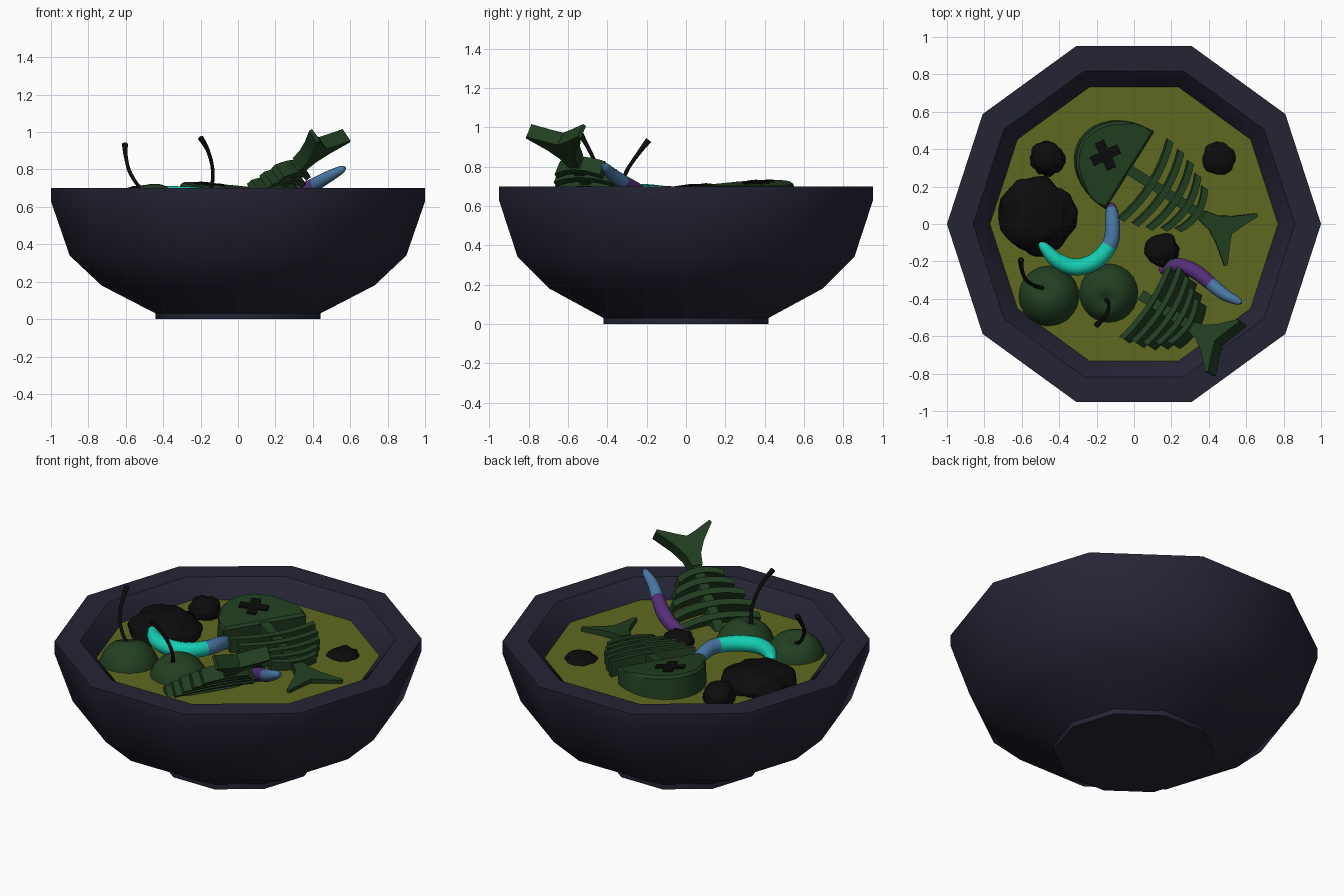
import bpy, bmesh, math
from mathutils import Vector, Matrix, noise

if "Cube" in bpy.data.objects:
    bpy.data.objects.remove(bpy.data.objects["Cube"])


def mat(name, r, g, b):
    m = bpy.data.materials.new(name)
    m.diffuse_color = (r, g, b, 1)
    m.use_nodes = True
    m.node_tree.nodes["Principled BSDF"].inputs["Base Color"].default_value = m.diffuse_color
    return m


NAVY = mat("dark navy", 0.018, 0.018, 0.036)
SOUP = mat("olive soup", 0.115, 0.14, 0.014)
GREEN = mat("dark green", 0.016, 0.050, 0.016)
BLACK = mat("black", 0.0035, 0.0035, 0.0035)
TEAL = mat("teal", 0.007, 0.62, 0.45)
BLUE = mat("blue", 0.065, 0.18, 0.36)
PURPLE = mat("purple", 0.09, 0.027, 0.19)


def finish(bm, name, mats, angle=40, fix=True):
    if fix:
        bmesh.ops.recalc_face_normals(bm, faces=bm.faces)
    me = bpy.data.meshes.new(name)
    bm.to_mesh(me)
    bm.free()
    for m in mats:
        me.materials.append(m)
    ob = bpy.data.objects.new(name, me)
    bpy.context.collection.objects.link(ob)
    bpy.ops.object.select_all(action='DESELECT')
    ob.select_set(True)
    bpy.context.view_layer.objects.active = ob
    bpy.ops.object.shade_smooth_by_angle(angle=math.radians(angle))
    return ob


def lathe(name, profile, m, n=10):
    bm = bmesh.new()
    rings = [[bm.verts.new((r * math.cos(2 * math.pi * i / n), r * math.sin(2 * math.pi * i / n), z))
              for i in range(n)] for r, z in profile]
    for a, b in zip(rings, rings[1:]):
        for i in range(n):
            j = (i + 1) % n
            bm.faces.new((a[i], a[j], b[j], b[i]))
    bm.faces.new(rings[0][::-1])
    bm.faces.new(rings[-1])
    return finish(bm, name, [m])


def prism(bm, outline, z0, z1):
    """Extruded outline in the local plane, returns its top face."""
    lo = [bm.verts.new((x, y, z0)) for x, y in outline]
    hi = [bm.verts.new((x, y, z1)) for x, y in outline]
    n = len(outline)
    for i in range(n):
        j = (i + 1) % n
        bm.faces.new((lo[i], lo[j], hi[j], hi[i]))
    bm.faces.new(lo[::-1])
    return bm.faces.new(hi)


def spline(pts, steps=6):
    """Smooth path through the points (any dimension)."""
    p = [Vector(q) for q in pts]
    p = [2 * p[0] - p[1]] + p + [2 * p[-1] - p[-2]]
    out = []
    for i in range(1, len(p) - 2):
        a, b, c, d = p[i - 1:i + 3]
        for s in range(steps):
            t = s / steps
            out.append(0.5 * (2 * b + (c - a) * t + (2 * a - 5 * b + 4 * c - d) * t * t
                              + (3 * b - a - 3 * c + d) * t ** 3))
    return out + [p[-2]]


def tube(name, pts, mats, rule=lambda t: 0, n=12):
    """Round tube; each point is x, y, z, radius."""
    path = spline(pts)
    bm = bmesh.new()
    rings = []
    for i, q in enumerate(path):
        d = (path[min(i + 1, len(path) - 1)] - path[max(i - 1, 0)]).to_3d()
        rot = d.to_track_quat('Z', 'Y')
        rings.append([bm.verts.new(q.to_3d() + rot @ Vector((q[3] * math.cos(2 * math.pi * k / n),
                      q[3] * math.sin(2 * math.pi * k / n), 0))) for k in range(n)])
    for i, (a, b) in enumerate(zip(rings, rings[1:])):
        for k in range(n):
            j = (k + 1) % n
            bm.faces.new((a[k], a[j], b[j], b[k])).material_index = rule((i + 0.5) / (len(path) - 1))
    for ring, t in ((rings[0], 0), (rings[-1], 1)):
        bm.faces.new(ring).material_index = rule(t)
    return finish(bm, name, mats, 60)


# Bowl with foot, thick rim and inner wall, then the soup surface
lathe("bowl", [(0.44, 0), (0.44, 0.03), (0.73, 0.18), (0.90, 0.34), (1, 0.63), (1, 0.70),
               (0.86, 0.70), (0.77, 0.60), (0.68, 0.38), (0.40, 0.16)], NAVY)
lathe("soup", [(0.74, 0.56), (0.775, 0.60)], SOUP)


# Fish skeletons
def fish(name, loc, pitch):
    M = (Matrix.Translation(loc) @ Matrix.Rotation(math.radians(-32), 4, 'Z')
         @ Matrix.Rotation(math.radians(pitch), 4, 'Y'))
    # head: half ellipse with a bevelled top edge
    bm = bmesh.new()
    arc = [(-0.305 * math.sin(a), 0.245 * math.cos(a))
           for a in (math.pi * i / 16 for i in range(17))]
    top = prism(bm, arc, -0.17, 0.0)
    bmesh.ops.bevel(bm, geom=list(top.edges), offset=0.014, segments=1, affect='EDGES')
    finish(bm, name + "_head", [GREEN], 30).matrix_world = M
    # spine, ribs and tail
    bm = bmesh.new()
    prism(bm, [(-0.02, -0.028), (0.52, -0.028), (0.52, 0.028), (-0.02, 0.028)], -0.075, -0.008)
    for u, half in ((0.10, 0.25), (0.18, 0.232), (0.255, 0.21), (0.325, 0.172), (0.39, 0.135)):
        s = [i / 4 for i in range(-4, 5)]
        mid = [(u + 0.04 * (1 - t * t), half * t) for t in s]
        prism(bm, [(x - 0.018, y) for x, y in mid] + [(x + 0.018, y) for x, y in mid[::-1]],
              -0.085, 0.0)
    tail = [(0.46, 0.03), (0.53, 0.045), (0.60, 0.085), (0.70, 0.165), (0.715, 0.155), (0.665, 0.05)]
    prism(bm, tail + [(0.645, 0)] + [(x, -y) for x, y in tail[::-1]], -0.08, 0.0)
    finish(bm, name + "_bones", [GREEN], 30).matrix_world = M
    # crossed-out eye
    bm = bmesh.new()
    w, h = 0.026, 0.08
    prism(bm, [(w, w), (w, h), (-w, h), (-w, w), (-h, w), (-h, -w), (-w, -w), (-w, -h),
               (w, -h), (w, -w), (h, -w), (h, w)], -0.001, 0.009)
    eye = finish(bm, name + "_eye", [BLACK], 30)
    eye.matrix_world = M @ Matrix.Translation((-0.157, 0.0, 0)) @ Matrix.Rotation(math.radians(57), 4, 'Z')


fish("lying_fish", (-0.02, 0.285, 0.70), 6.5)
fish("upright_fish", (0.0, -0.356, 0.576), -38)

# Berries with a dimple at the top
for name, c, r, tilt in (("left_berry", (-0.455, -0.385, 0.56), 0.166, (-0.04, 0.05)),
                         ("right_berry", (-0.135, -0.37, 0.56), 0.162, (-0.02, -0.04))):
    bm = bmesh.new()
    bmesh.ops.create_uvsphere(bm, u_segments=24, v_segments=16, radius=r)
    for v in bm.verts:
        d = math.hypot(v.co.x, v.co.y) / r
        if v.co.z > 0 and d < 0.45:
            v.co.z -= 0.035 * (1 - d / 0.45) ** 1.3
    axis = Vector((tilt[0], tilt[1], r))
    bmesh.ops.transform(bm, verts=bm.verts, matrix=Matrix.Translation(c)
                        @ axis.to_track_quat('Z', 'Y').to_matrix().to_4x4())
    finish(bm, name, [GREEN], 60)

# Berry stems
tube("left_stem", [(-0.475, -0.345, 0.67, 0.011), (-0.53, -0.33, 0.71, 0.010), (-0.58, -0.295, 0.79, 0.010),
                   (-0.60, -0.24, 0.87, 0.011), (-0.605, -0.19, 0.935, 0.016)], [BLACK], n=8)
tube("right_stem", [(-0.15, -0.40, 0.67, 0.012), (-0.135, -0.43, 0.75, 0.010), (-0.14, -0.465, 0.83, 0.010),
                    (-0.165, -0.505, 0.91, 0.011), (-0.20, -0.54, 0.97, 0.016)], [BLACK], n=8)

# Worms, coloured in bands along their length
tube("curled_worm", [(-0.125, 0.105, 0.60, 0.010), (-0.12, 0.08, 0.625, 0.030), (-0.115, 0.0, 0.65, 0.040),
                     (-0.125, -0.10, 0.66, 0.042), (-0.20, -0.195, 0.66, 0.045), (-0.31, -0.23, 0.665, 0.045),
                     (-0.41, -0.195, 0.67, 0.041), (-0.48, -0.125, 0.675, 0.028), (-0.505, -0.10, 0.677, 0.010)],
     [PURPLE, BLUE, TEAL], lambda t: 0 if t < 0.12 else 1 if t < 0.40 else 2)
tube("rising_worm", [(0.15, -0.245, 0.58, 0.030), (0.23, -0.22, 0.63, 0.038), (0.32, -0.25, 0.675, 0.040),
                     (0.40, -0.31, 0.715, 0.037), (0.48, -0.375, 0.76, 0.032), (0.55, -0.41, 0.797, 0.022),
                     (0.573, -0.422, 0.81, 0.008)],
     [PURPLE, BLUE], lambda t: 0 if t < 0.52 else 1)

# Lumpy black chunks floating in the soup
for name, c, r, h in (("large_chunk", (-0.52, 0.05, 0.60), 0.205, 0.115),
                      ("back_left_chunk", (-0.465, 0.35, 0.62), 0.092, 0.08),
                      ("back_right_chunk", (0.455, 0.35, 0.59), 0.09, 0.045),
                      ("front_chunk", (0.15, -0.14, 0.60), 0.09, 0.06)):
    bm = bmesh.new()
    bmesh.ops.create_icosphere(bm, subdivisions=4, radius=1)
    for v in bm.verts:
        n = v.co.normalized()
        k = 1 + 0.16 * noise.noise(n * 2.2 + Vector(c) * 9) + 0.04 * noise.noise(n * 6)
        v.co = Vector(c) + Vector((n.x * r * k, n.y * r * k, n.z * h * k))
    finish(bm, name, [BLACK], 40)
